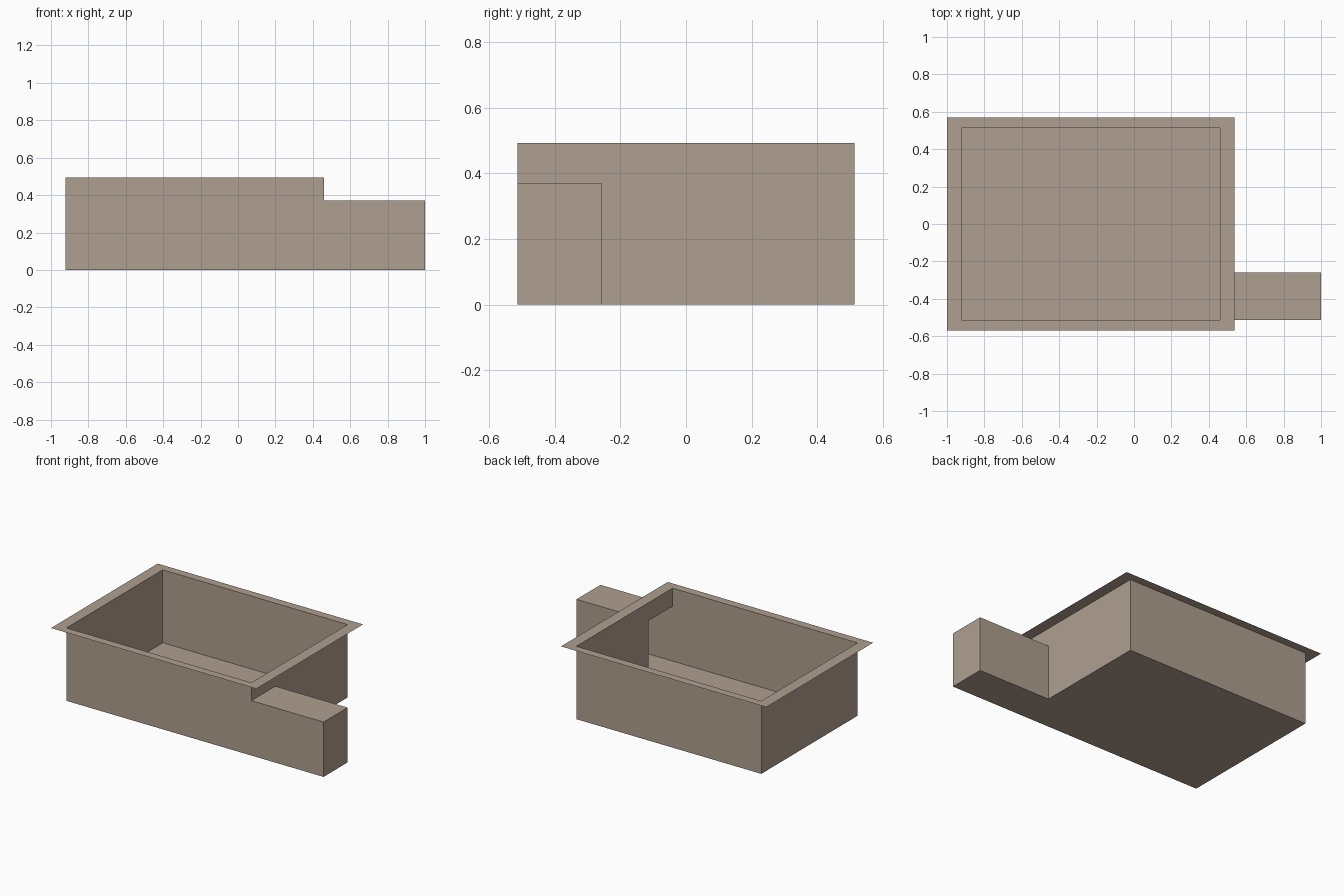
import bpy
import bmesh

if "Cube" in bpy.data.objects:
    bpy.data.objects.remove(bpy.data.objects["Cube"])

X0, X1, XE = -0.923, 0.46, 1.0      # basin left, basin right, channel end
Y0, YC, Y1 = -0.514, -0.258, 0.514  # front, channel back side, back
ZC, ZT = 0.371, 0.493               # channel roof, rim height
RX0, RX1, RY = -1.0, 0.536, 0.57    # outer rim edges

mat = bpy.data.materials.new("warm_taupe")
mat.diffuse_color = (0.43, 0.345, 0.278, 1.0)
mat.use_nodes = True
mat.node_tree.nodes["Principled BSDF"].inputs["Base Color"].default_value = mat.diffuse_color


def sheet_object(name, polygons):
    """Thin sheet part made from a few flat polygons welded together."""
    bm = bmesh.new()
    for poly in polygons:
        bm.faces.new([bm.verts.new(p) for p in poly])
    bmesh.ops.remove_doubles(bm, verts=bm.verts, dist=1e-5)
    mesh = bpy.data.meshes.new(name)
    bm.to_mesh(mesh)
    bm.free()
    mesh.materials.append(mat)
    obj = bpy.data.objects.new(name, mesh)
    bpy.context.collection.objects.link(obj)
    return obj


def wall(a, b, z0, z1):
    """Upright rectangle over the ground line a-b, facing right of its direction."""
    return [(*a, z0), (*b, z0), (*b, z1), (*a, z1)]


def flat(xa, xb, ya, yb, z, up=True):
    pts = [(xa, ya, z), (xb, ya, z), (xb, yb, z), (xa, yb, z)]
    return pts if up else pts[::-1]


# Open basin; the right wall leaves a gap leading into the channel
sheet_object("basin", [
    flat(X0, X1, Y0, Y1, 0, up=False),
    wall((X0, Y0), (X1, Y0), 0, ZT),
    wall((X1, Y1), (X0, Y1), 0, ZT),
    wall((X0, Y1), (X0, Y0), 0, ZT),
    wall((X1, YC), (X1, Y1), 0, ZT),
    wall((X1, Y0), (X1, YC), ZC, ZT),
])

# Covered side channel, open towards the basin
sheet_object("side_channel", [
    flat(X1, XE, Y0, YC, 0, up=False),
    flat(X1, XE, Y0, YC, ZC),
    wall((X1, Y0), (XE, Y0), 0, ZC),
    wall((XE, Y0), (XE, YC), 0, ZC),
    wall((XE, YC), (X1, YC), 0, ZC),
])

# Flat rim around the top opening
outer = [(RX0, -RY), (RX1, -RY), (RX1, RY), (RX0, RY)]
inner = [(X0, Y0), (X1, Y0), (X1, Y1), (X0, Y1)]
sheet_object("rim", [
    [(*outer[i], ZT), (*outer[(i + 1) % 4], ZT),
     (*inner[(i + 1) % 4], ZT), (*inner[i], ZT)]
    for i in range(4)
])
